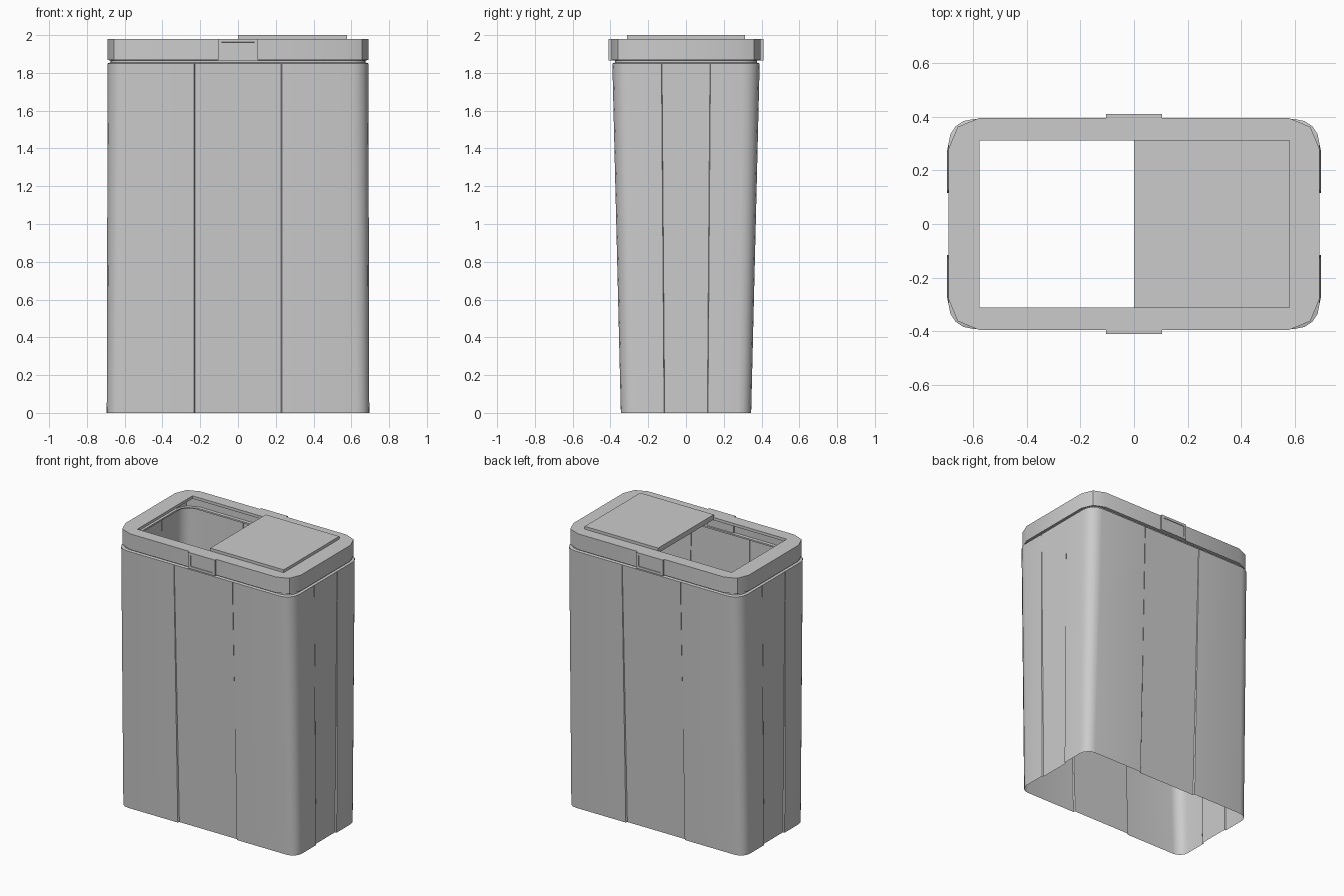
import bpy, bmesh
from math import sin, cos, pi

if "Cube" in bpy.data.objects:
    bpy.data.objects.remove(bpy.data.objects["Cube"])


def finish(bm, name, smooth=False):
    bmesh.ops.recalc_face_normals(bm, faces=bm.faces[:])
    me = bpy.data.meshes.new(name)
    bm.to_mesh(me)
    bm.free()
    ob = bpy.data.objects.new(name, me)
    bpy.context.collection.objects.link(ob)
    if smooth:
        bpy.ops.object.select_all(action='DESELECT')
        ob.select_set(True)
        bpy.context.view_layer.objects.active = ob
        bpy.ops.object.shade_smooth_by_angle(angle=pi / 6)
    return ob


def mirrored(quad):
    """Turn a first-quadrant outline into a closed counter-clockwise loop."""
    half = quad + [(-x, y) for x, y in reversed(quad)]
    return half + [(-x, -y) for x, y in half]


def corner(hx, hy, r, n):
    return [(hx - r + r * cos(pi / 2 * i / n), hy - r + r * sin(pi / 2 * i / n))
            for i in range(n + 1)]


def loft(bm, rings):
    """Bridge outlines given as (points, z)."""
    loops = [[bm.verts.new((x, y, z)) for x, y in pts] for pts, z in rings]
    for a, b in zip(loops, loops[1:]):
        n = len(a)
        for i in range(n):
            j = (i + 1) % n
            bm.faces.new((a[i], a[j], b[j], b[i]))


def box(name, x0, x1, y0, y1, z0, z1):
    bm = bmesh.new()
    bmesh.ops.create_cube(bm, size=1)
    for v in bm.verts:
        v.co = ((x0 + x1) / 2 + v.co.x * (x1 - x0),
                (y0 + y1) / 2 + v.co.y * (y1 - y0),
                (z0 + z1) / 2 + v.co.z * (z1 - z0))
    return bm


# Body: open tapered shell, middle panels recessed, fading out at the top
def body_outline(hx, hy, r, seam_y, rec):
    return mirrored([(hx - rec, seam_y - .003), (hx, seam_y)]
                    + corner(hx, hy, r, 4)
                    + [(.232, hy), (.228, hy - rec)])


bm = bmesh.new()
loft(bm, [(body_outline(.695, .345, .07, .116, .012), 0),
          (body_outline(.69, .39, .09, .13, .0005), 1.85)])
finish(bm, "bin_body", True)

# Neck: narrow inset gap between body and lid
bm = bmesh.new()
loft(bm, [(mirrored(corner(.69, .39, .09, 4)), 1.85),
          (mirrored(corner(.675, .375, .085, 4)), 1.855),
          (mirrored(corner(.675, .375, .085, 4)), 1.866)])
finish(bm, "neck", True)

# Lid frame: rounded rim with a rectangular opening and thin lip
hole = mirrored([(.575, .31)] * 2 + [(.575, .31)])
bm = bmesh.new()
rim = mirrored(corner(.69, .395, .115, 2))
loft(bm, [(mirrored(corner(.675, .375, .1, 2)), 1.866), (rim, 1.868),
          (rim, 1.98), (hole, 1.98), (hole, 1.96)])
bmesh.ops.remove_doubles(bm, verts=bm.verts[:], dist=.0001)
finish(bm, "lid_frame", True)

# Sliding cover over the right half
finish(box("cover", 0, .578, -.312, .312, 1.965, 2.0), "lid_cover")

# Latches front and back, each with a shallow inset panel
for name, s in (("front_latch", -1), ("back_latch", 1)):
    bm = box(name, -.105, .105, min(s * .385, s * .41), max(s * .385, s * .41), 1.866, 1.98)
    bm.normal_update()
    face = [f for f in bm.faces if f.normal.y * s > .9]
    bmesh.ops.inset_region(bm, faces=face, thickness=.025)
    ys = [v for v in face[0].verts]
    bmesh.ops.inset_region(bm, faces=face, thickness=.001)
    for v in face[0].verts:
        v.co.y -= s * .004
    finish(bm, name)
